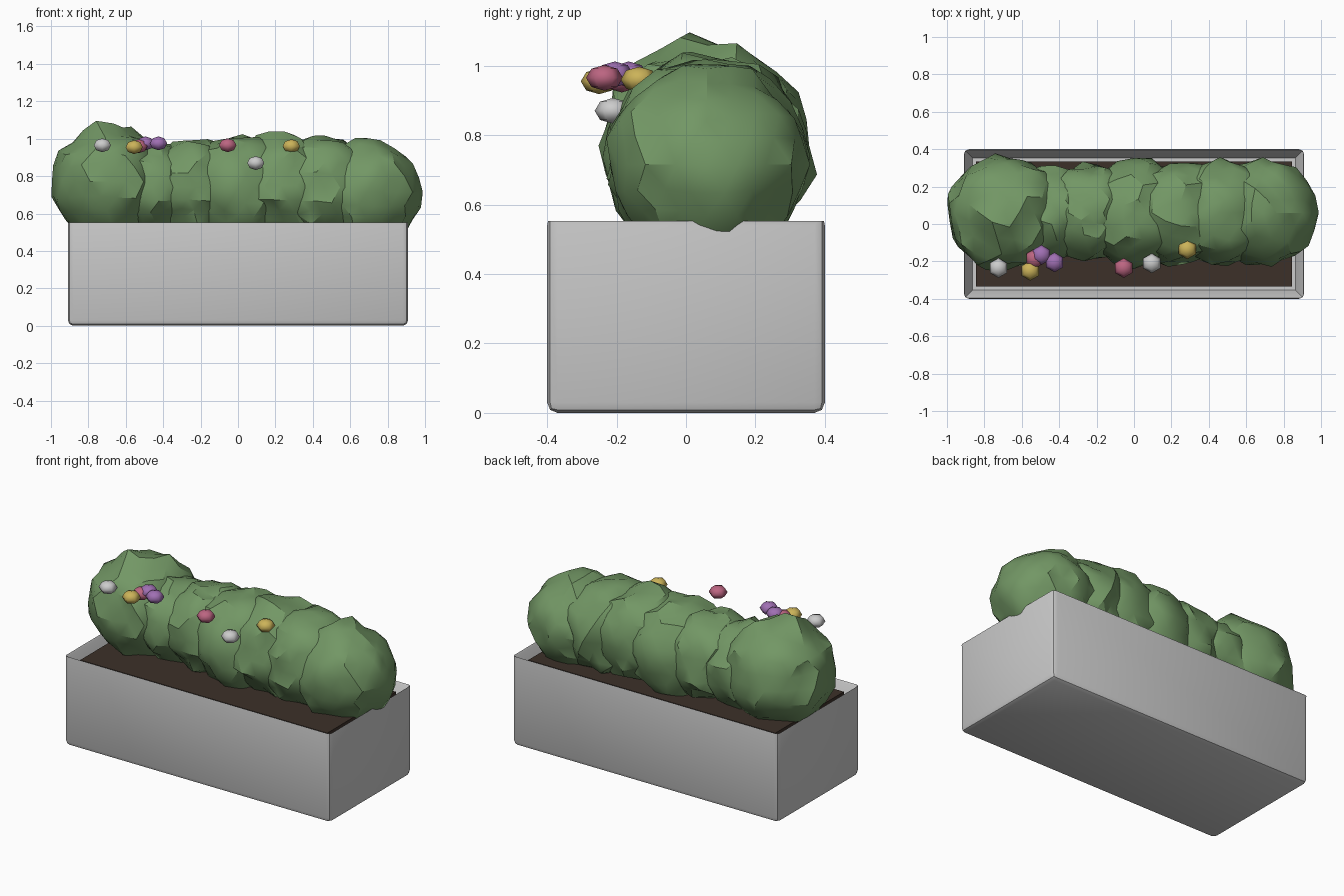
import bpy, bmesh, math, random
from mathutils import Vector, noise

random.seed(4)
cube = bpy.data.objects.get("Cube")
if cube:
    bpy.data.objects.remove(cube, do_unlink=True)


def material(name, color):
    mat = bpy.data.materials.new(name)
    mat.use_nodes = True
    rgba = (*color, 1)
    mat.diffuse_color = rgba
    shader = mat.node_tree.nodes["Principled BSDF"]
    shader.inputs["Base Color"].default_value = rgba
    shader.inputs["Roughness"].default_value = 0.9
    return mat


def finish(name, bm, mat=None, location=(0, 0, 0)):
    mesh = bpy.data.meshes.new(name)
    bm.to_mesh(mesh)
    bm.free()
    obj = bpy.data.objects.new(name, mesh)
    obj.location = location
    bpy.context.collection.objects.link(obj)
    if mat:
        mesh.materials.append(mat)
    return obj


def smooth(obj, degrees):
    bpy.ops.object.select_all(action="DESELECT")
    obj.select_set(True)
    bpy.context.view_layer.objects.active = obj
    bpy.ops.object.shade_smooth_by_angle(angle=math.radians(degrees))


def box(size):
    bm = bmesh.new()
    bmesh.ops.create_cube(bm, size=1)
    bmesh.ops.scale(bm, vec=size, verts=bm.verts)
    return bm


leaf = material("leaf", (0.17, 0.31, 0.13))
earth = material("soil", (0.045, 0.03, 0.022))
petals = {
    "white": material("white_petal", (0.6, 0.6, 0.6)),
    "yellow": material("yellow_petal", (0.6, 0.45, 0.1)),
    "pink": material("pink_petal", (0.5, 0.13, 0.22)),
    "purple": material("purple_petal", (0.35, 0.16, 0.45)),
}

# Planter: bevelled trough with an inset, sunken top
length, depth, height = 1.82, 0.80, 0.57
bm = box((length, depth, height))
top = max(bm.faces, key=lambda f: f.calc_center_median().z)
outer_edges = list(bm.edges)
bmesh.ops.inset_region(bm, faces=[top], thickness=0.065)
bmesh.ops.translate(bm, vec=(0, 0, -0.12), verts=top.verts)
bmesh.ops.bevel(bm, geom=outer_edges, offset=0.03, segments=2, profile=0.5,
                affect="EDGES")
planter = finish("planter", bm, location=(0, 0, height / 2))
smooth(planter, 30)

# Soil
finish("soil", box((1.69, 0.67, 0.12)), earth, (0, 0, 0.46))

# Row of overlapping clipped bushes: radius, centre height
bushes = [(0.305, 0.77), (0.25, 0.74), (0.26, 0.74), (0.29, 0.735),
          (0.28, 0.75), (0.28, 0.74), (0.285, 0.715)]
for i, (radius, z) in enumerate(bushes):
    bm = bmesh.new()
    bmesh.ops.create_icosphere(bm, subdivisions=3, radius=radius)
    for v in bm.verts:
        direction = v.co.normalized()
        lump = noise.noise(direction * 2.2 + Vector((i * 7.3, 0, 0)))
        v.co += direction * (lump * 0.035 + random.uniform(-0.013, 0.013))
    x = -0.69 + i * 0.23
    bush = finish(f"bush_{i + 1}", bm, leaf, (x, 0.06, z))
    smooth(bush, 30)

# Flowers: flattened six-sided blooms
flowers = [("white", -0.725, -0.235, 0.965), ("yellow", -0.555, -0.25, 0.955),
           ("pink", -0.53, -0.185, 0.96), ("purple", -0.495, -0.165, 0.975),
           ("purple", -0.425, -0.205, 0.975), ("pink", -0.055, -0.235, 0.965),
           ("white", 0.095, -0.21, 0.87), ("yellow", 0.285, -0.135, 0.96)]
for i, (tint, x, y, z) in enumerate(flowers):
    bm = bmesh.new()
    bmesh.ops.create_uvsphere(bm, u_segments=6, v_segments=4, radius=0.053)
    bmesh.ops.scale(bm, vec=(1, 1, 0.7), verts=bm.verts)
    flower = finish(f"{tint}_flower_{i + 1}", bm, petals[tint], (x, y, z))
    smooth(flower, 60)
